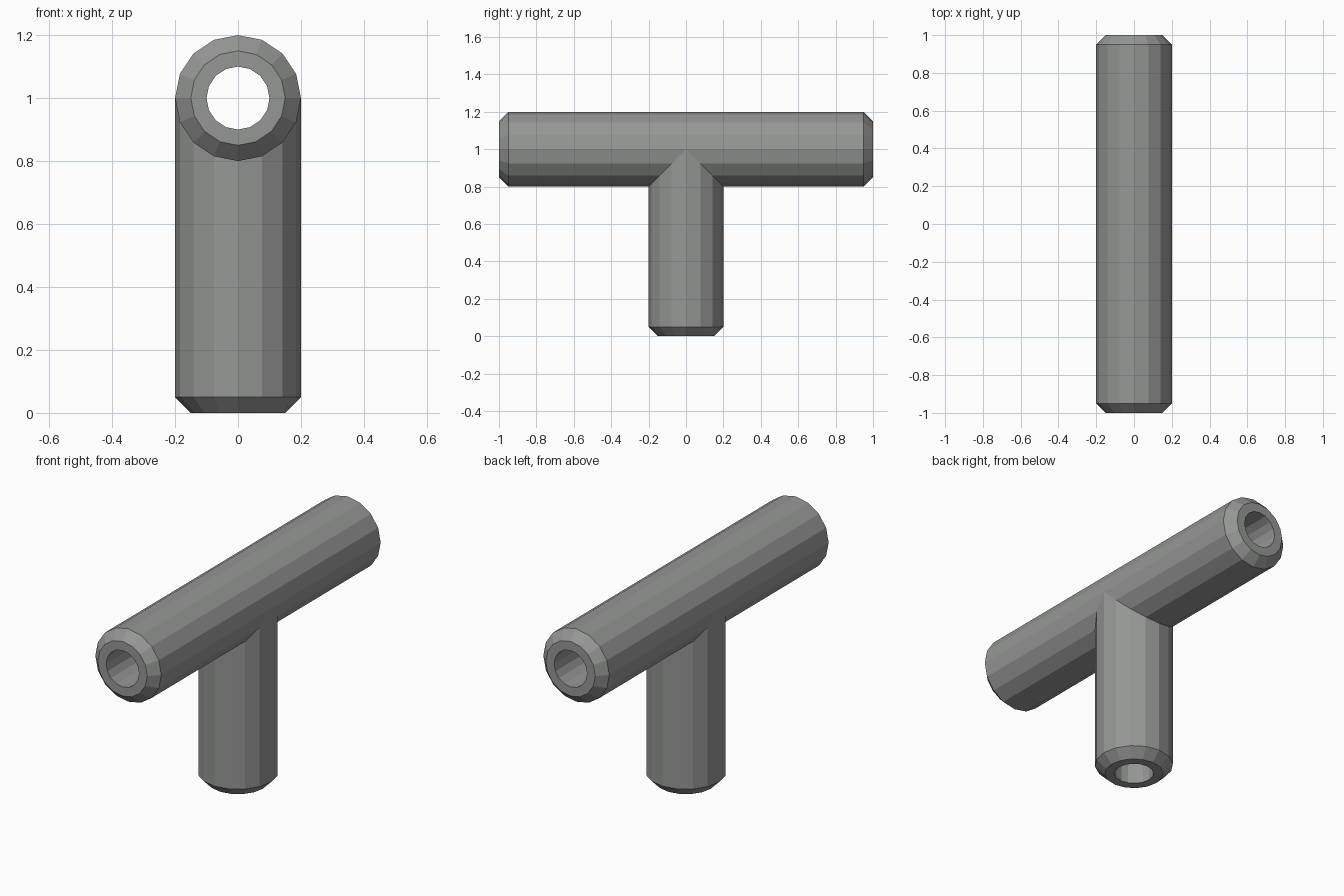
import bpy
import bmesh
from math import sin, cos, pi

SIDES = 16
OUTER, LIP, BORE = 0.2, 0.15, 0.1
CHAMFER = 0.05
AXIS_Z = 1.0

cube = bpy.data.objects.get("Cube")
if cube:
    bpy.data.objects.remove(cube)

grey = bpy.data.materials.new("pipe grey")
grey.use_nodes = True
colour = (0.30, 0.31, 0.30, 1)
grey.diffuse_color = colour
grey.node_tree.nodes["Principled BSDF"].inputs["Base Color"].default_value = colour


def add_arm(bm, length, place, mitre):
    """Hollow arm: mitred outer wall, chamfer, flat rim and mitred bore."""
    profile = [(OUTER, None), (OUTER, length - CHAMFER), (LIP, length),
               (BORE, length), (BORE, None)]
    rings = []
    for radius, along in profile:
        ring = []
        for i in range(SIDES):
            a = 2 * pi * i / SIDES
            u, v = radius * cos(a), radius * sin(a)
            d = mitre(v) if along is None else along
            ring.append(bm.verts.new(place(u, v, d)))
        rings.append(ring)
    for ring, following in zip(rings, rings[1:]):
        for i in range(SIDES):
            j = (i + 1) % SIDES
            bm.faces.new((ring[i], ring[j], following[j], following[i]))


bm = bmesh.new()

# Two halves of the cross pipe, cut back below the axis to meet the stem
for side in (-1, 1):
    add_arm(bm, 1.0,
            lambda u, v, d, s=side: (u, s * d, AXIS_Z + v),
            lambda v: max(0.0, -v))

# Upright stem, mitred at the top to the cross pipe
add_arm(bm, AXIS_Z, lambda u, v, d: (u, v, AXIS_Z - d), abs)

# Weld the shared joint seams
bmesh.ops.remove_doubles(bm, verts=bm.verts[:], dist=0.0005)
bmesh.ops.recalc_face_normals(bm, faces=bm.faces[:])

mesh = bpy.data.meshes.new("tee_pipe")
bm.to_mesh(mesh)
bm.free()
mesh.materials.append(grey)
pipe = bpy.data.objects.new("tee_pipe", mesh)
bpy.context.collection.objects.link(pipe)
